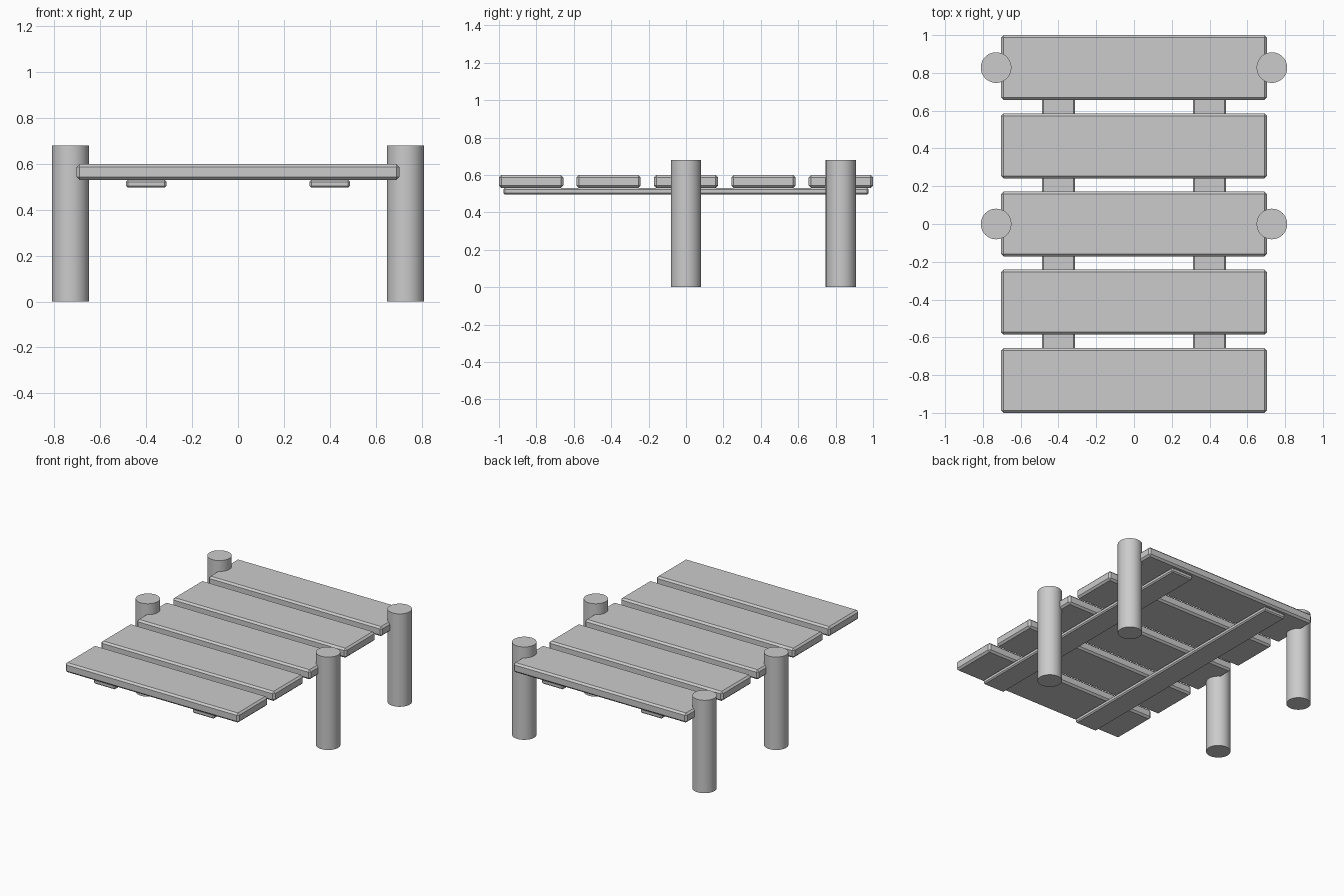
import bpy

if "Cube" in bpy.data.objects:
    bpy.data.objects.remove(bpy.data.objects["Cube"])

PITCH = 0.414


def board(name, size, location, bevel):
    bpy.ops.mesh.primitive_cube_add(size=1, location=location)
    ob = bpy.context.object
    ob.name = name
    ob.scale = size
    bpy.ops.object.transform_apply(location=False, rotation=False, scale=True)
    mod = ob.modifiers.new("chamfer", 'BEVEL')
    mod.width = bevel
    mod.segments = 1
    return ob


def post(name, x, y):
    bpy.ops.mesh.primitive_cylinder_add(vertices=48, radius=0.081, depth=0.68,
                                        location=(x, y, 0.34))
    bpy.context.object.name = name
    bpy.ops.object.shade_smooth_by_angle()


# Deck planks, front to back
for i in range(5):
    board(f"deck_plank_{i + 1}", (1.406, 0.344, 0.07),
          (0, (i - 2) * PITCH, 0.565), 0.013)

for side, sx in (("left", -1), ("right", 1)):
    # Long support rail under the planks
    board(f"{side}_support_rail", (0.176, 1.954, 0.034),
          (sx * 0.4, 0, 0.513), 0.008)
    # Round posts at the middle and back planks
    post(f"{side}_middle_post", sx * 0.73, 0)
    post(f"{side}_back_post", sx * 0.73, 2 * PITCH)
